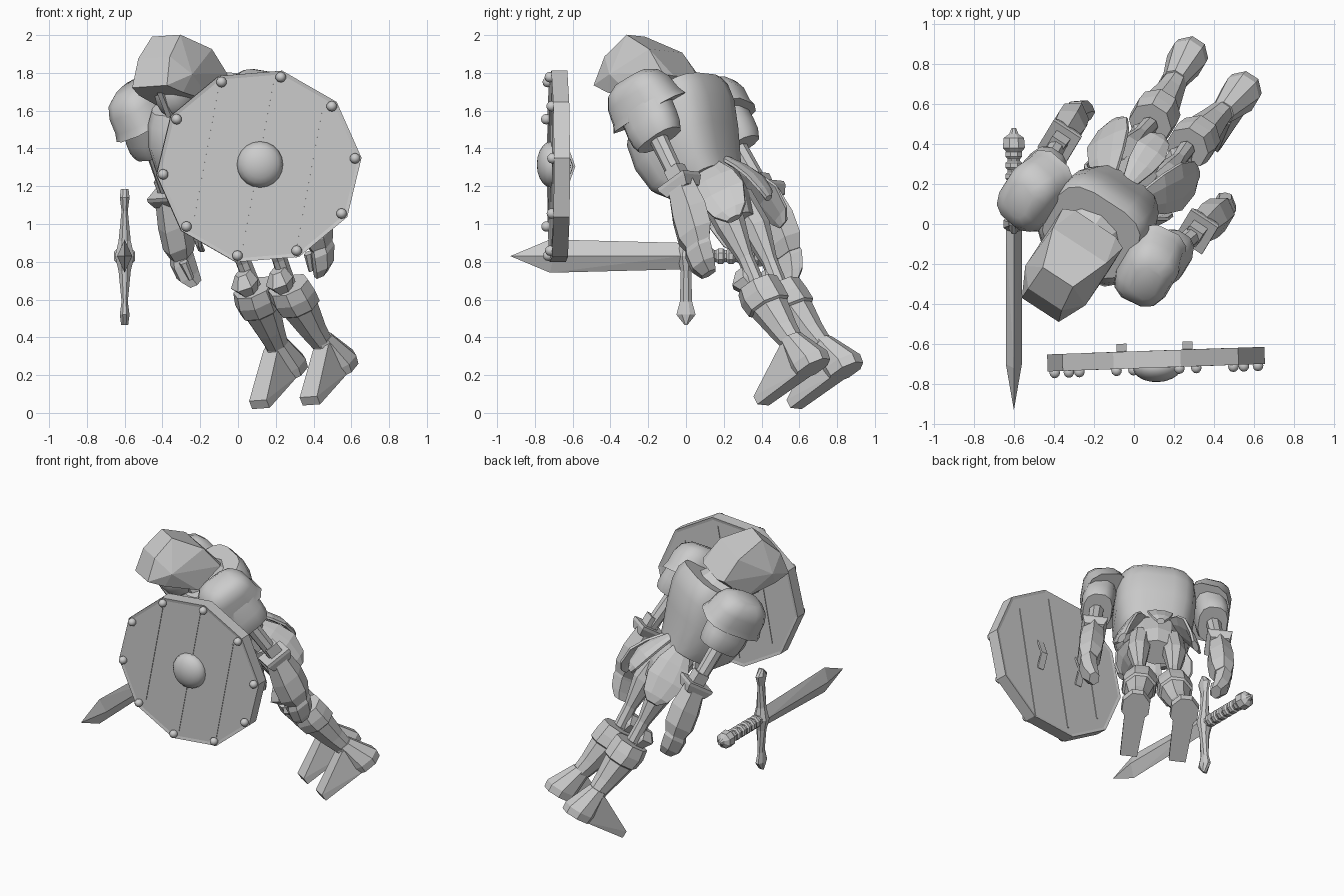
import bpy, bmesh, math
from mathutils import Matrix

cube = bpy.data.objects.get("Cube")
if cube:
    bpy.data.objects.remove(cube, do_unlink=True)

steel = bpy.data.materials.new("steel_grey")
steel.use_nodes = True
GREY = (0.6, 0.6, 0.6, 1)
steel.diffuse_color = GREY
steel.node_tree.nodes["Principled BSDF"].inputs["Base Color"].default_value = GREY


def rot(axis, deg):
    return Matrix.Rotation(math.radians(deg), 4, axis)


# Whole figure leans forward and is turned; shield and sword have their own poses
BODY = Matrix.Translation((0.36, 0.67, 0.16)) @ rot('Z', -31) @ rot('X', 32) @ rot('Y', -4)
SHIELD = Matrix.Translation((0.11, -0.675, 1.305)) @ rot('Z', 2)
SWORD = Matrix.Translation((-0.6, 0, 0.83))


def finish(name, bm, frame, smooth=False):
    bmesh.ops.recalc_face_normals(bm, faces=bm.faces)
    bm.transform(frame)
    mesh = bpy.data.meshes.new(name)
    bm.to_mesh(mesh)
    bm.free()
    mesh.materials.append(steel)
    ob = bpy.data.objects.new(name, mesh)
    bpy.context.collection.objects.link(ob)
    if smooth:
        bpy.ops.object.select_all(action='DESELECT')
        ob.select_set(True)
        bpy.context.view_layer.objects.active = ob
        bpy.ops.object.shade_smooth_by_angle(angle=math.radians(40))


def loft(name, rings, n, frame, smooth=False, power=1.0):
    """Stack of rings (x, y, z, rx, ry); power below 1 squares the section."""
    bm = bmesh.new()
    rows = []
    for x, y, z, rx, ry in rings:
        row = []
        for i in range(n):
            a = 2 * math.pi * (i + 0.5) / n
            c, s = math.cos(a), math.sin(a)
            row.append(bm.verts.new((x + rx * math.copysign(abs(c) ** power, c),
                                     y + ry * math.copysign(abs(s) ** power, s), z)))
        rows.append(row)
    for low, high in zip(rows, rows[1:]):
        for i in range(n):
            j = (i + 1) % n
            bm.faces.new((low[i], low[j], high[j], high[i]))
    bm.faces.new(rows[0])
    bm.faces.new(rows[-1])
    finish(name, bm, frame, smooth)


def hull(name, points, frame):
    """Faceted solid around points, mirrored over x."""
    bm = bmesh.new()
    for x, y, z in points:
        for s in ((1, -1) if x else (1,)):
            bm.verts.new((s * x, y, z))
    res = bmesh.ops.convex_hull(bm, input=bm.verts)
    junk = [g for g in res["geom_interior"] if isinstance(g, bmesh.types.BMVert)]
    bmesh.ops.delete(bm, geom=junk, context='VERTS')
    bmesh.ops.dissolve_limit(bm, angle_limit=0.02, verts=bm.verts, edges=bm.edges)
    finish(name, bm, frame)


def ball(name, center, size, frame, u=12, v=8):
    bm = bmesh.new()
    bmesh.ops.create_uvsphere(bm, u_segments=u, v_segments=v, radius=1)
    finish(name, bm, frame @ Matrix.Translation(center) @ Matrix.Diagonal((*size, 1)), True)


def box(name, center, size, frame):
    bm = bmesh.new()
    bmesh.ops.create_cube(bm, size=1)
    finish(name, bm, frame @ Matrix.Translation(center) @ Matrix.Diagonal((*size, 1)))


# Torso: barrel breastplate with forward belly, gorget, waist
loft("breastplate", [(0, -.05, 1.28, .2, .18), (0, -.07, 1.36, .235, .225), (0, -.055, 1.5, .26, .265),
                     (0, -.02, 1.64, .265, .28), (0, .02, 1.73, .26, .245), (0, .04, 1.78, .24, .21)],
     16, BODY, True, 0.6)
loft("gorget", [(0, 0, 1.76, .19, .17), (0, -.02, 1.84, .14, .14), (0, -.03, 1.88, .12, .12)], 10, BODY)
loft("waist", [(0, .02, 1.0, .12, .09), (0, .02, 1.12, .15, .12), (0, 0, 1.3, .16, .14)], 10, BODY)

# Head under a faceted hood-like helmet
ball("face", (0, -.13, 1.9), (.11, .14, .15), BODY, 10, 8)
hull("helmet", [(.18, .11, 1.85), (.175, -.1, 1.81), (.11, -.33, 2.06), (.14, -.26, 1.97), (.09, -.03, 2.19),
                (.16, .09, 2.02), (.1, -.2, 2.16), (.12, .13, 1.83), (.18, -.18, 2.03)], BODY)
box("face_guard", (0, -.25, 1.92), (.03, .04, .18), BODY)

# Petal-shaped hip plates around the waist: angle, width, length
for angle, width, length in ((90, .09, .2), (28, .14, .24), (152, .14, .24),
                             (-38, .1, .23), (218, .1, .23), (-90, .075, .2)):
    pose = BODY @ Matrix.Translation((0, .01, 1.33)) @ rot('Z', angle) @ rot('Y', -22)
    loft("hip_plate", [(.1 + bulge, 0, -2 * length * t, .02, width * w) for t, w, bulge in
                       ((1, .3, 0), (.9, .7, .02), (.65, 1, .04), (.4, .85, .03), (.1, .4, 0))],
         8, pose)

for side, label in ((1, "left"), (-1, "right")):
    def limb(part, rings, n, smooth=False, power=1.0):
        loft(f"{label}_{part}", [(side * r[0], *r[1:]) for r in rings], n, BODY, smooth, power)

    # Shoulder: wide dome with flared rim reaching the neck, short guard below
    pose = BODY @ Matrix.Translation((side * .345 - .01, .01, 1.73)) @ rot('Y', side * 14) @ rot('X', -4)
    loft(f"{label}_pauldron", [(0, 0, -.07, .155, .22), (0, 0, -.03, .145, .2), (0, 0, .05, .14, .185),
                               (0, 0, .11, .12, .15), (0, 0, .145, .07, .09)], 12, pose, True, .7)
    limb("shoulder_guard", [(.38, .02, 1.48, .095, .13), (.38, .02, 1.52, .105, .145), (.375, .02, 1.58, .11, .15),
                            (.36, .02, 1.7, .105, .15)], 12, True, .75)

    # Arm: thin upper arm, elbow, square flared cuff, bulky gauntlet and hand
    limb("upper_arm", [(.41, .03, 1.2, .045, .045), (.385, .02, 1.5, .05, .05)], 8)
    limb("elbow", [(.41, .04, 1.2, .05, .055), (.41, .04, 1.29, .05, .055)], 4, power=.6)
    limb("cuff", [(.415, .03, 1.15, .09, .1), (.41, .03, 1.2, .115, .13), (.41, .03, 1.22, .115, .13)], 4)
    limb("gauntlet", [(.44, -.02, .84, .06, .08), (.435, -.01, .91, .085, .115), (.425, .01, 1.03, .09, .115),
                      (.415, .03, 1.18, .075, .085)], 6)
    limb("hand", [(.4, -.06, .69, .035, .05), (.43, -.05, .74, .055, .08), (.445, -.03, .82, .06, .09),
                  (.44, -.01, .9, .05, .07)], 6)
    limb("thumb", [(.38, -.1, .74, .015, .02), (.395, -.09, .84, .025, .025)], 6)

    # Leg: thigh, faceted knee, greave with wide cuff, flared heel and toe wedge
    limb("thigh", [(.11, .02, .6, .045, .045), (.115, .03, .75, .04, .045), (.12, .04, .95, .075, .085),
                   (.1, .03, 1.15, .08, .09)], 8)
    limb("knee", [(.11, -.02, .58, .04, .05), (.11, -.04, .65, .075, .08), (.11, -.02, .71, .04, .05)], 6)
    limb("greave", [(.14, .07, .2, .06, .065), (.13, .05, .3, .075, .08), (.12, .03, .44, .1, .105),
                    (.12, .03, .45, .115, .12), (.115, .02, .52, .122, .125), (.11, .02, .59, .112, .115)], 8)
    limb("heel", [(.16, .12, 0, .095, .11), (.16, .12, .05, .1, .115), (.145, .075, .22, .06, .065)], 8)
    foot = BODY @ Matrix.Translation((side * .16, 0, 0))
    hull(f"{label}_toe", [(.055, -.24, 0), (.055, -.24, .05), (.07, .1, 0), (.045, .03, .2), (.045, .1, .2)], foot)

# Shield: ten-sided board, plank seams, rivets, boss, grips
FACE = SHIELD @ rot('X', 90)
TURN = 5
bm = bmesh.new()
bmesh.ops.create_cone(bm, cap_ends=True, segments=10, radius1=1, radius2=1, depth=.085,
                      matrix=Matrix.Diagonal((.545, .52, 1, 1)) @ rot('Z', TURN + 18))
for f in [f for f in bm.faces if len(f.verts) == 10]:
    bmesh.ops.inset_individual(bm, faces=[f], thickness=.02, depth=-.004)
finish("shield_board", bm, FACE)
for offset, length in ((-.285, .78), (0, .92), (.285, .78)):
    for z in (.039, -.039):
        box("plank_seam", (offset * .985, offset * -.17, z), (.012, length, .008), FACE @ rot('Z', -10.6))
for i in range(10):
    a = math.radians(TURN + 36 * i)
    ball("rivet", (.51 * math.cos(a), .485 * math.sin(a), .05), (.028, .028, .028), FACE, 10, 6)
ball("shield_boss", (.005, .01, .04), (.122, .122, .075), FACE, 20, 10)
for x in (-.17, .16):
    for z, turn in ((.05, -20), (-.05, 20)):
        box("shield_grip", (0, 0, 0), (.05, .012, .11),
            SHIELD @ Matrix.Translation((x, .058, z)) @ rot('X', -turn))

# Sword: diamond blade, cross guard, ringed handle
BLADE = SWORD @ rot('X', 90)
hull("sword_blade", [(.04, 0, .02), (.04, 0, .7), (0, .07, .02), (0, -.07, .02), (0, .088, .72),
                     (0, -.088, .72), (0, 0, .93)], BLADE)
loft("cross_guard", [(0, 0, z, rx, ry) for z, rx, ry in
                     ((-.365, .02, .008), (-.31, .028, .055), (-.24, .018, .035), (-.08, .035, .03),
                      (0, .055, .05), (.08, .035, .03), (.24, .018, .035), (.31, .028, .055),
                      (.355, .022, .008))], 8, SWORD)
handle = [(0, 0, -.02, .035, .035)]
for i in range(6):
    z = -.05 - .055 * i
    handle += [(0, 0, z, .034, .034), (0, 0, z - .012, .045, .045),
               (0, 0, z - .035, .045, .045), (0, 0, z - .045, .034, .034)]
loft("sword_handle", handle, 8, BLADE)
loft("pommel", [(0, 0, -.36, .04, .04), (0, 0, -.38, .06, .06), (0, 0, -.43, .055, .055),
                (0, 0, -.45, .025, .025), (0, 0, -.48, .012, .012)], 8, BLADE)
